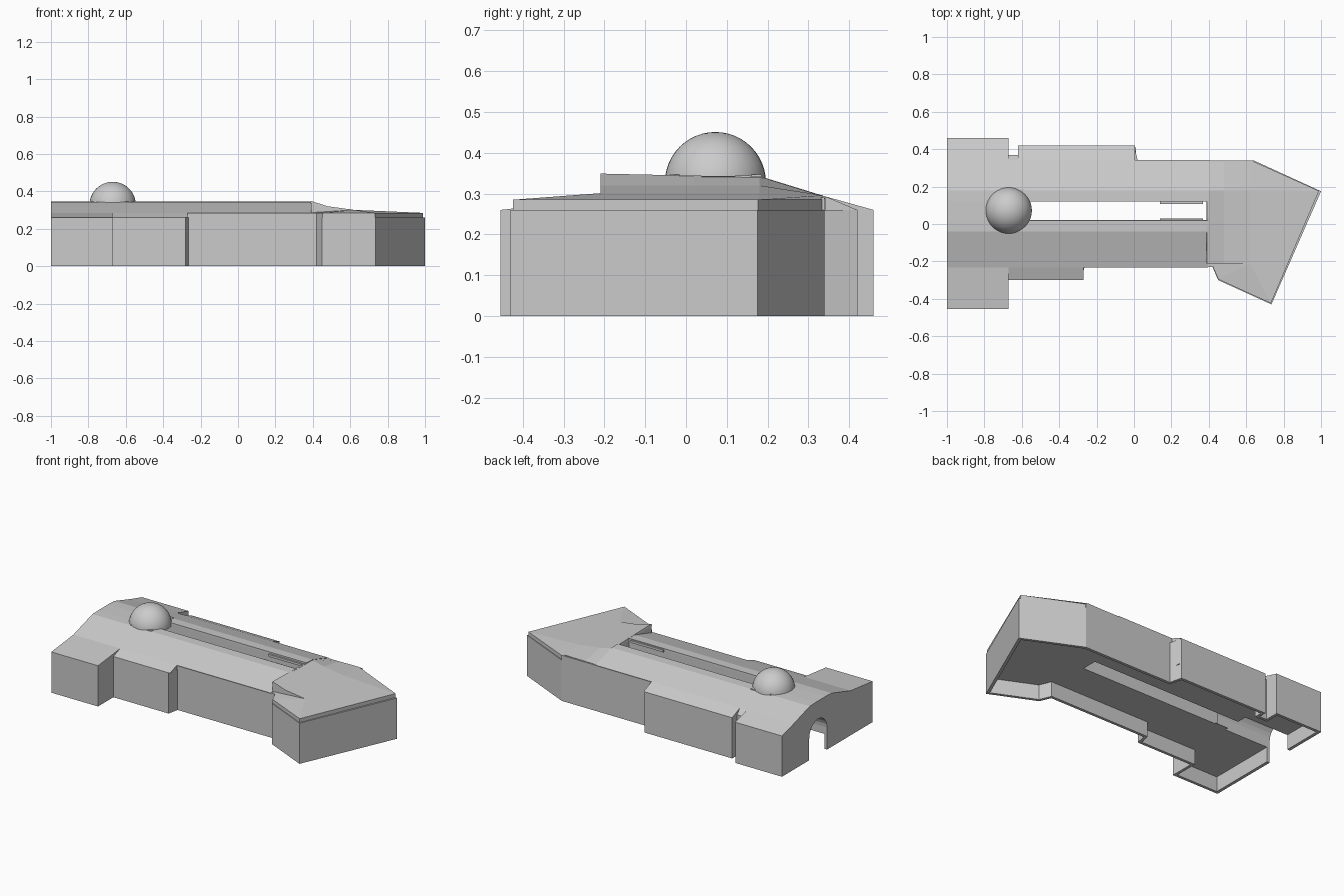
import bpy, bmesh, math

if "Cube" in bpy.data.objects:
    bpy.data.objects.remove(bpy.data.objects["Cube"])

FLOOR = .095


def make(name, verts, faces, thick=0.0, up=False):
    me = bpy.data.meshes.new(name)
    me.from_pydata(verts, [], faces)
    me.update()
    if up:  # roof sheets face upwards
        bm = bmesh.new()
        bm.from_mesh(me)
        bmesh.ops.reverse_faces(bm, faces=[f for f in bm.faces if f.normal.z < -1e-4])
        bm.to_mesh(me)
        bm.free()
    ob = bpy.data.objects.new(name, me)
    bpy.context.collection.objects.link(ob)
    if thick:
        m = ob.modifiers.new("thickness", 'SOLIDIFY')
        m.thickness = thick
        m.offset = -1
        m.use_even_offset = True
    return ob


def wall(name, path, z0, z1, thick=0.018, closed=False):
    n = len(path)
    v = [(x, y, z0) for x, y in path] + [(x, y, z1) for x, y in path]
    f = [(i, (i + 1) % n, n + (i + 1) % n, n + i) for i in range(n if closed else n - 1)]
    return make(name, v, f, thick)


def grid(name, rows, thick=0.012):
    n = len(rows[0])
    v = [p for r in rows for p in r]
    f = [(a * n + b, a * n + b + 1, a * n + n + b + 1, a * n + n + b)
         for a in range(len(rows) - 1) for b in range(n - 1)]
    return make(name, v, f, thick, up=True)


def slope(name, x0, x1, profile):
    return grid(name, [[(x, y, z) for y, z in profile] for x in (x0, x1)])


def lean(name, x0, x1, y_edge, y_in, z_in):
    # low roof with triangular ends, meeting the main roof at y_in
    v = [(x, y, z) for x in (x0, x1) for y, z in ((y_edge, 0.26), (y_in, 0.258), (y_in, z_in))]
    ob = make(name, v, [(0, 2, 1), (3, 4, 5), (0, 3, 5, 2)])
    bm = bmesh.new()
    bm.from_mesh(ob.data)
    bmesh.ops.recalc_face_normals(bm, faces=bm.faces)
    if max(bm.faces, key=lambda f: f.calc_area()).normal.z < 0:
        bmesh.ops.reverse_faces(bm, faces=bm.faces)
    bm.to_mesh(ob.data)
    bm.free()


def box(name, x0, x1, y0, y1, z0, z1):
    bpy.ops.mesh.primitive_cube_add(size=1, location=((x0 + x1) / 2, (y0 + y1) / 2, (z0 + z1) / 2))
    ob = bpy.context.object
    ob.name = name
    ob.scale = (x1 - x0, y1 - y0, z1 - z0)


# outer walls, hollow and open underneath
outer = [(-1, -.455), (-.67, -.455), (-.67, -.3), (-.28, -.3), (-.265, -.23), (.42, -.23),
         (.45, -.3), (.735, -.43), (1, .175), (.64, .34), (.02, .34), (0, .42), (-.62, .42),
         (-.62, .37), (-.67, .37), (-.67, .46), (-1, .46)]
wall("outer_walls", outer, 0, .26)
wall("front_upper_wall", [(-.67, -.23), (.42, -.23)], .25, .285)
wall("back_upper_wall", [(.64, .34), (-.67, .34)], .25, .291)

# raised floor plate, leaving the courtyard and entrance passage open
rects = [(-1, -.67, -.445, .005), (-1, -.67, .185, .45), (-.67, -.28, -.29, -.23),
         (-.67, .39, -.23, .02), (-.67, .39, .12, .34), (-.67, -.58, .02, .03),
         (-.62, .01, .34, .41)]
verts, faces = [], []
for x0, x1, y0, y1 in rects:
    k = len(verts)
    verts += [(x0, y0, FLOOR), (x1, y0, FLOOR), (x1, y1, FLOOR), (x0, y1, FLOOR)]
    faces.append((k, k + 1, k + 2, k + 3))
k = len(verts)
head = [(.39, -.225), (.42, -.225), (.45, -.29), (.73, -.42), (.99, .17), (.64, .335), (.39, .335)]
verts += [(x, y, FLOOR) for x, y in head]
faces.append(tuple(range(k, k + len(head))))
make("floor_plate", verts, faces, 0, up=True)

# end wall with gable and arched doorway, passage running to the courtyard
arch = [(.095 + .09 * math.cos(a), .14 + .09 * math.sin(a))
        for a in (math.pi * i / 12 for i in range(13))]
end = [(-.455, 0), (.005, 0)] + arch[::-1] + [(.185, 0), (.46, 0), (.46, .26), (.34, .293),
      (.18, .343), (-.04, .343), (-.23, .285), (-.455, .26)]
make("end_wall", [(-1, y, z) for y, z in end], [tuple(range(len(end)))[::-1]], .02)
vault = [(.185, FLOOR)] + arch + [(.005, FLOOR)]
grid("passage_vault", [[(x, y, z) for y, z in vault] for x in (-.99, -.6)], 0)

# main roofs of the two wings and the bridge between them
slope("front_wing_roof", -1, .395, [(-.232, .285), (-.04, .343), (.02, .345)])
slope("back_wing_roof", -1, .40, [(.12, .345), (.18, .343), (.342, .293)])
slope("bridge_roof", -1, -.58, [(.02, .345), (.12, .345)])

# lower lean-to roofs
lean("front_left_lean_roof", -1, -.67, -.455, -.232, .285)
lean("front_lean_roof", -.67, -.27, -.3, -.232, .285)
lean("back_left_lean_roof", -1, -.67, .46, .342, .293)
lean("back_notch_lean_roof", -.67, -.62, .37, .342, .293)
lean("back_lean_roof", -.62, .005, .42, .342, .293)

# head block: curved ramp, outer roof and eave band
xs = (.39, .48, .62)
ramp = [(-.21, (.349, .32, .301)), (.02, (.344, .32, .301)),
        (.18, (.342, .32, .301)), (.335, (.293, .294, .296))]
grid("head_ramp_roof", [[(x, y, z) for x, z in zip(xs, zs)] for y, zs in ramp])
side = [(.39, .275), (.62, .275), (.62, .301), (.48, .32), (.39, .349)]
make("ramp_side", [(x, -.21, z) for x, z in side], [(0, 1, 2, 3, 4)], .01)
wall("ramp_gable", [(.39, .12), (.39, -.21)], .285, .342, .01)
eave = [(.42, -.225), (.451, -.296), (.732, -.424), (.989, .177), (.64, .334)]
wall("head_eave_band", eave, .25, .285, .015)
rim = [(x, y, .285) for x, y in eave]
make("head_outer_roof", rim + [(.62, -.21, .301), (.62, .18, .301), (.62, .335, .296), (.40, -.21, .287)],
     [(0, 1, 5, 8), (1, 2, 5), (2, 3, 6, 5), (3, 4, 7, 6)], .01, up=True)

# courtyard walls and small ledges
wall("courtyard_walls", [(-.6, .12), (.39, .12), (.39, .02), (-.6, .02)][::-1], FLOOR, .343, 0)
box("front_ledge", .14, .37, .012, .03, .325, .34)
box("back_ledge", .14, .37, .108, .125, .32, .335)

# dome on its base
box("dome_base", -.73, -.585, -.04, .185, .325, .347)
bm = bmesh.new()
bmesh.ops.create_uvsphere(bm, u_segments=40, v_segments=24, radius=.124)
bmesh.ops.delete(bm, geom=[v for v in bm.verts if v.co.z < -.001], context='VERTS')
me = bpy.data.meshes.new("dome")
bm.to_mesh(me)
bm.free()
dome = bpy.data.objects.new("dome", me)
dome.location = (-.67, .072, .327)
bpy.context.collection.objects.link(dome)
for p in me.polygons:
    p.use_smooth = True
